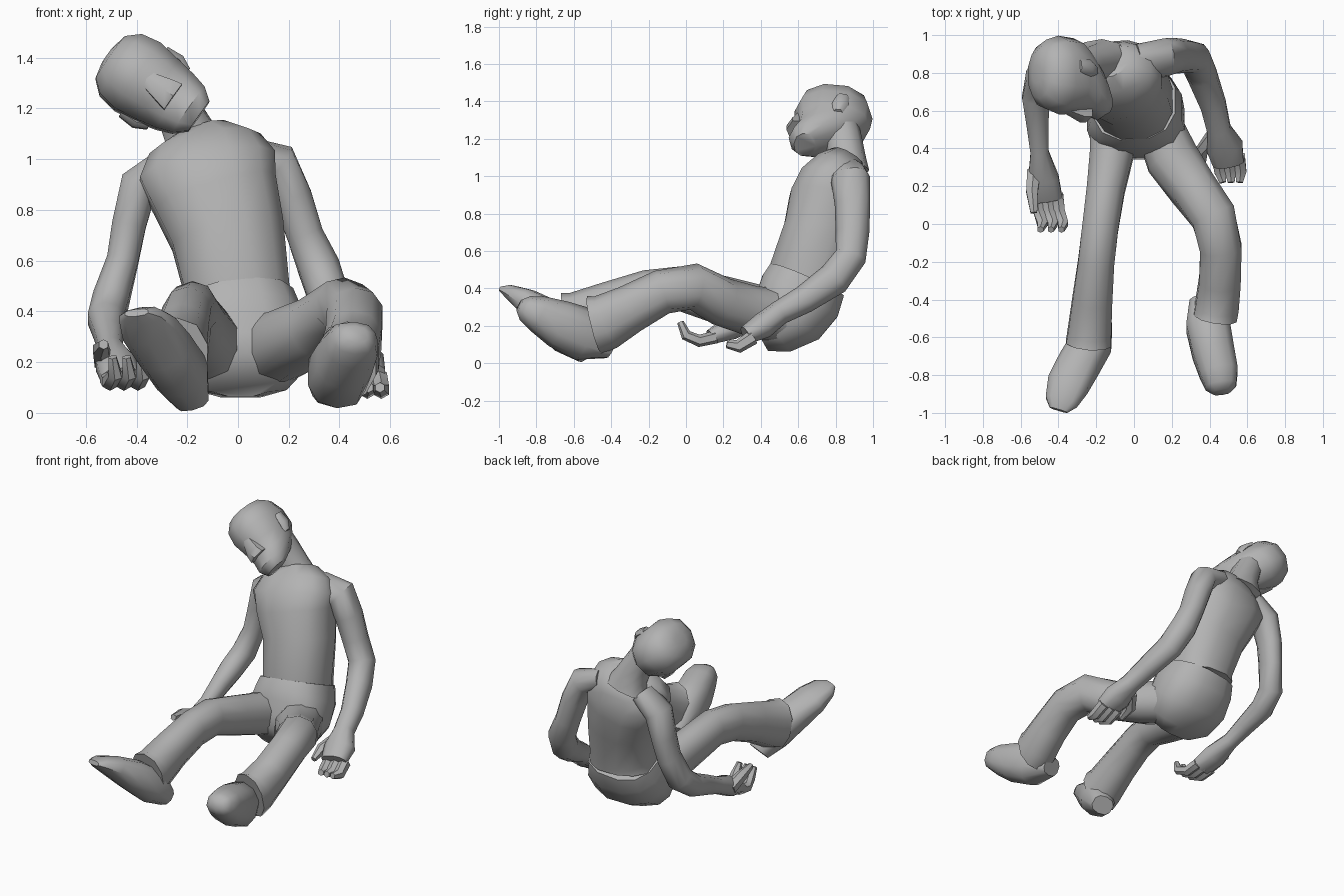
import bpy
import bmesh
import math
from mathutils import Vector

if "Cube" in bpy.data.objects:
    bpy.data.objects.remove(bpy.data.objects["Cube"], do_unlink=True)

# One plain clay colour for the whole figure
clay = bpy.data.materials.new("clay_grey")
clay.use_nodes = True
colour = (0.45, 0.45, 0.45, 1)
clay.diffuse_color = colour
clay.node_tree.nodes["Principled BSDF"].inputs["Base Color"].default_value = colour


def signed_power(value, power):
    return math.copysign(abs(value) ** power, value)


def finish(name, bm, angle=50):
    """Turn a bmesh into a shaded object with the clay material."""
    bmesh.ops.recalc_face_normals(bm, faces=bm.faces)
    mesh = bpy.data.meshes.new(name)
    bm.to_mesh(mesh)
    bm.free()
    mesh.materials.append(clay)
    obj = bpy.data.objects.new(name, mesh)
    bpy.context.collection.objects.link(obj)
    bpy.ops.object.select_all(action="DESELECT")
    obj.select_set(True)
    bpy.context.view_layer.objects.active = obj
    bpy.ops.object.shade_smooth_by_angle(angle=math.radians(angle))
    return obj


def skin(name, sections, sides, power):
    """Bridge oval sections given as (centre, half axis, half axis)."""
    bm = bmesh.new()
    rings = []
    for centre, across, depth in sections:
        ring = []
        for i in range(sides):
            turn = math.tau * (i + 0.5) / sides
            ring.append(bm.verts.new(
                centre + across * signed_power(math.cos(turn), power)
                + depth * signed_power(math.sin(turn), power)))
        rings.append(ring)
    for low, high in zip(rings, rings[1:]):
        for i in range(sides):
            j = (i + 1) % sides
            bm.faces.new((low[i], low[j], high[j], high[i]))
    bm.faces.new(rings[0])
    bm.faces.new(rings[-1])
    return finish(name, bm)


def limb(name, rows, sides=10, power=0.9):
    """Loft along a path; each row is x, y, z, half width, half depth."""
    points = [Vector(row[:3]) for row in rows]
    sections = []
    for i, row in enumerate(rows):
        before, after = points[max(i - 1, 0)], points[min(i + 1, len(rows) - 1)]
        along = (after - before).normalized()
        across = Vector((1, 0, 0))
        across = (across - along * across.dot(along)).normalized()
        depth = along.cross(across)
        sections.append((points[i], across * row[3], depth * row[4]))
    return skin(name, sections, sides, power)


# Torso, leaning back and bending toward the right
limb("torso", [
    (0, .65, .38, .215, .2), (0, .65, .47, .21, .215),
    (-.04, .72, .7, .23, .205), (-.09, .76, .86, .255, .215),
    (-.12, .79, .96, .28, .195), (-.13, .83, 1.04, .23, .15),
    (-.15, .86, 1.09, .13, .1)], sides=12, power=.85)
limb("neck", [
    (-.17, .87, 1.02, .15, .11), (-.19, .86, 1.1, .105, .1),
    (-.24, .84, 1.2, .09, .1), (-.29, .82, 1.28, .09, .1)])

# Trousers: seat, then one leg at a time from hip to cuff
limb("trouser_seat", [
    (0, .645, .44, .225, .22), (.01, .61, .36, .25, .235),
    (.01, .55, .27, .265, .22), (.01, .46, .19, .24, .165),
    (.01, .39, .15, .15, .1)], sides=12, power=.8)
limb("left_trouser_leg", [
    (.13, .52, .25, .13, .15), (.2, .35, .28, .145, .135),
    (.31, .19, .33, .13, .13), (.42, .04, .41, .125, .125),
    (.46, -.13, .38, .115, .12), (.455, -.3, .29, .115, .13),
    (.44, -.43, .22, .12, .15), (.43, -.49, .205, .12, .16)])
limb("right_trouser_leg", [
    (-.11, .52, .25, .13, .15), (-.12, .36, .29, .12, .135),
    (-.15, .18, .34, .105, .13), (-.18, -.03, .4, .1, .12),
    (-.2, -.2, .38, .1, .12), (-.22, -.4, .31, .11, .13),
    (-.235, -.57, .235, .12, .15), (-.24, -.63, .22, .125, .16)])

# Shoes, tipped back on their heels
limb("left_shoe", [
    (.36, -.4, .08, .07, .06), (.39, -.53, .15, .12, .145),
    (.42, -.68, .21, .115, .13), (.45, -.79, .265, .105, .1),
    (.46, -.86, .295, .085, .07), (.465, -.89, .31, .05, .035)], power=.8)
limb("right_shoe", [
    (-.18, -.53, .05, .07, .06), (-.22, -.62, .15, .11, .115),
    (-.29, -.74, .25, .115, .1), (-.35, -.85, .33, .115, .07),
    (-.385, -.94, .38, .09, .04), (-.4, -.985, .395, .05, .015)], power=.8)

# Arms, from shoulder through elbow to knuckles
limb("left_arm", [
    (.02, .86, 1.01, .07, .1), (.16, .88, .98, .085, .105),
    (.215, .89, .85, .08, .095), (.265, .89, .7, .075, .09),
    (.32, .88, .57, .085, .085), (.36, .79, .45, .08, .09),
    (.42, .63, .34, .07, .075), (.45, .5, .27, .065, .065),
    (.48, .41, .2, .1, .07), (.5, .32, .15, .085, .05)])
limb("right_arm", [
    (-.27, .85, 1.0, .06, .09), (-.39, .85, .9, .08, .1),
    (-.43, .85, .74, .07, .09), (-.455, .83, .6, .065, .085),
    (-.5, .78, .45, .075, .085), (-.52, .67, .37, .075, .075),
    (-.51, .52, .31, .06, .065), (-.5, .38, .25, .05, .055),
    (-.48, .24, .19, .085, .065), (-.46, .13, .14, .085, .04)])

# Curled fingers fan out from each row of knuckles
for i in range(3):
    spread = (i - 1) * 0.055
    limb("left_finger_%d" % i, [
        (.5 + spread, .36, .14, .036, .04),
        (.51 + spread, .28, .09, .034, .036),
        (.515 + spread * .8, .22, .1, .02, .02)], sides=6)
    limb("right_finger_%d" % i, [
        (-.46 + spread, .16, .14, .034, .034),
        (-.45 + spread, .07, .12, .033, .033),
        (-.43 + spread, .0, .15, .03, .03),
        (-.44 + spread, -.03, .22, .018, .018)], sides=6)
limb("left_thumb", [
    (.42, .46, .22, .045, .045), (.36, .39, .17, .035, .035),
    (.36, .3, .13, .018, .018)], sides=6)
limb("right_thumb", [
    (-.53, .28, .2, .04, .04), (-.54, .17, .25, .035, .035),
    (-.53, .06, .27, .02, .02)], sides=6)

# Head frame: crown points toward the right shoulder
head_centre = Vector((-.34, .785, 1.285))
up = Vector((-.81, .04, .57)).normalized()
forward = Vector((.14, -1, .0))
forward = (forward - up * forward.dot(up)).normalized()
left = up.cross(forward) * -1


def head_part(name, rows, sides=10, power=.9):
    """Loft up the head; each row is up, forward, side, half width, half depth."""
    sections = []
    for rise, front, side, width, depth in rows:
        centre = head_centre + up * rise + forward * front + left * side
        sections.append((centre, left * width, forward * depth))
    return skin(name, sections, sides, power)


head_part("head", [
    (-.225, .14, 0, .075, .06), (-.175, .1, 0, .115, .13),
    (-.11, .04, 0, .135, .16), (-.03, .0, 0, .15, .2),
    (.07, -.0, 0, .165, .21), (.15, -.0, 0, .15, .185),
    (.2, -.0, 0, .105, .13), (.215, -.0, 0, .04, .05)])
head_part("nose", [
    (-.1, .185, 0, .07, .06), (-.06, .19, 0, .06, .055),
    (.03, .17, 0, .035, .035)], sides=6)
for label, direction in (("left", 1), ("right", -1)):
    head_part(label + "_ear", [
        (-.08, -.02, direction * .13, .02, .025),
        (-.03, -.03, direction * .15, .025, .045),
        (.04, -.04, direction * .15, .02, .035)], sides=6)
